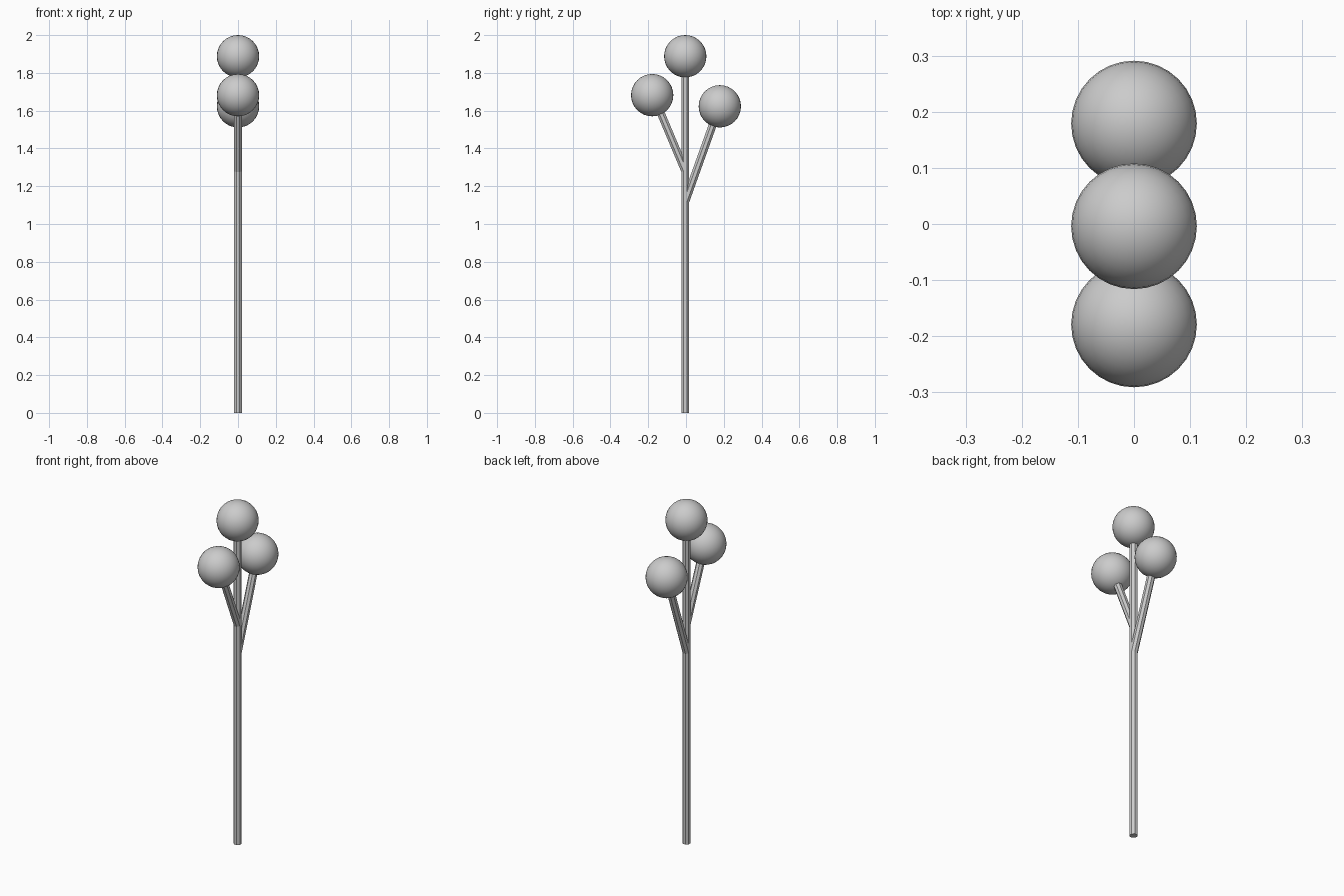
import bpy, math
from mathutils import Vector, Matrix

if "Cube" in bpy.data.objects:
    bpy.data.objects.remove(bpy.data.objects["Cube"])

SIDES = 8
STEM_R = 0.0225
BALL_R = 0.112
AXIS_Y = -0.004


def rod(name, start, end):
    """Flat-sided rod between two points, with a flat face toward the front."""
    a, b = Vector(start), Vector(end)
    d = b - a
    bpy.ops.mesh.primitive_cylinder_add(vertices=SIDES, radius=STEM_R, depth=d.length)
    ob = bpy.context.object
    ob.name = name
    ob.data.transform(Matrix.Rotation(math.pi / SIDES, 4, 'Z'))
    # all rods lean only in the YZ plane
    ob.rotation_euler = (math.atan2(-d.y, d.z), 0, 0)
    ob.location = (a + b) / 2
    return ob


def ball(name, center):
    bpy.ops.mesh.primitive_uv_sphere_add(segments=32, ring_count=16,
                                         radius=BALL_R, location=center)
    ob = bpy.context.object
    ob.name = name
    bpy.ops.object.shade_smooth()
    return ob


# main stem and its top ball
rod("stem", (0, AXIS_Y, 0), (0, AXIS_Y, 1.85))
ball("top_ball", (0, AXIS_Y, 2 - BALL_R))

# side branches: start height, branch end, ball centre
branches = {
    "front": (1.28, (-0.164, 1.66), (-0.179, 1.682)),
    "back": (1.118, (0.172, 1.61), (0.179, 1.623)),
}
for side, (z0, (ye, ze), (yb, zb)) in branches.items():
    rod(side + "_branch", (0, AXIS_Y, z0), (0, ye, ze))
    ball(side + "_ball", (0, yb, zb))
